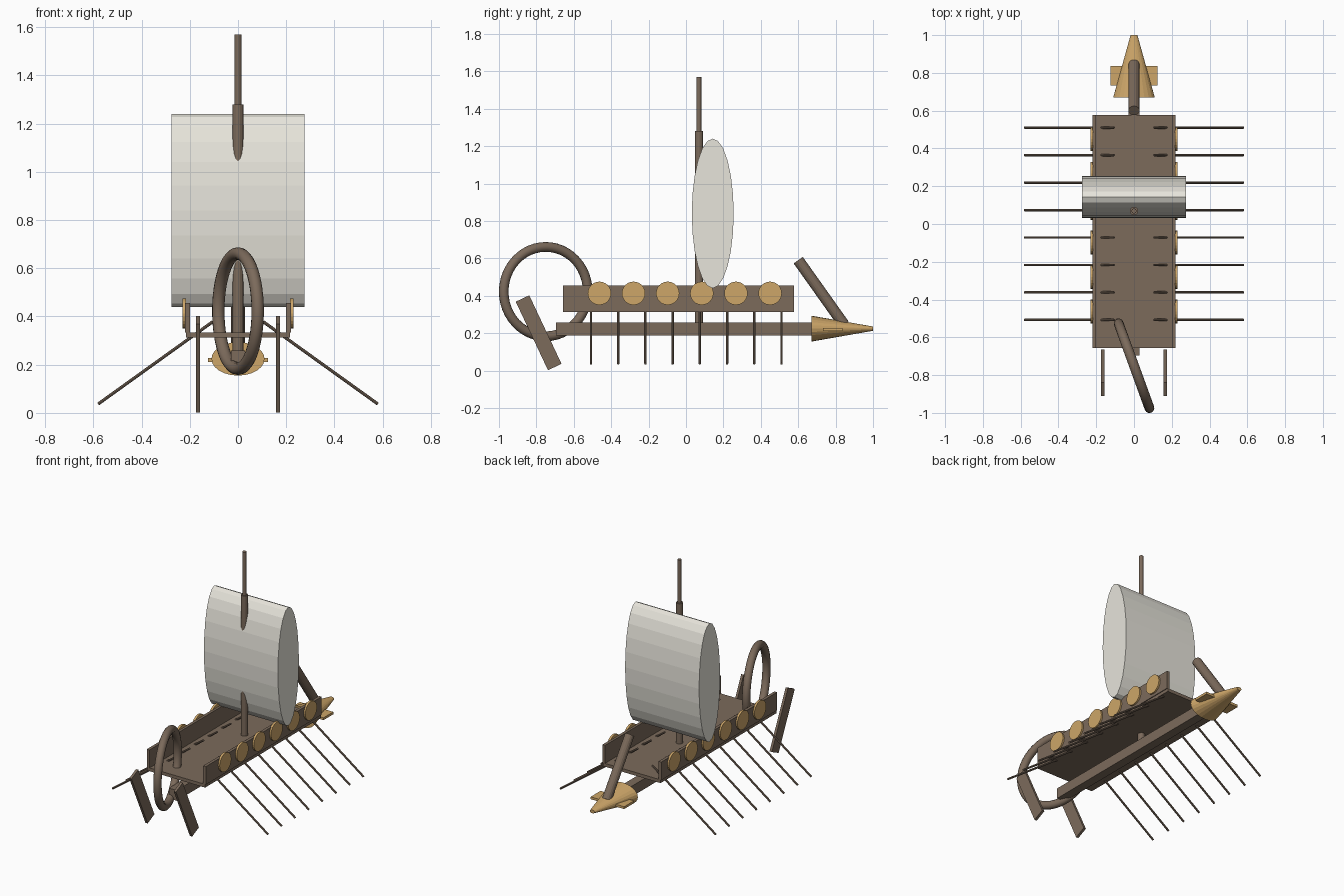
import bpy
from math import radians, pi
from mathutils import Vector

if "Cube" in bpy.data.objects:
    bpy.data.objects.remove(bpy.data.objects["Cube"])


def material(name, rgb):
    m = bpy.data.materials.new(name)
    m.diffuse_color = (*rgb, 1)
    m.use_nodes = True
    m.node_tree.nodes["Principled BSDF"].inputs["Base Color"].default_value = m.diffuse_color
    return m


WOOD = material("dark_wood", (0.20, 0.145, 0.105))
BRONZE = material("bronze", (0.61, 0.38, 0.14))
CLOTH = material("sailcloth", (0.80, 0.78, 0.71))


def finish(name, mat):
    ob = bpy.context.object
    ob.name = name
    ob.data.materials.append(mat)
    return ob


def box(name, mat, loc, size, rot=(0, 0, 0)):
    bpy.ops.mesh.primitive_cube_add(size=1, location=loc, rotation=rot)
    ob = finish(name, mat)
    ob.scale = size
    return ob


def rod(name, mat, a, b, r1, r2=None, sides=16):
    a, b = Vector(a), Vector(b)
    d = b - a
    bpy.ops.mesh.primitive_cone_add(
        vertices=sides, radius1=r1, radius2=r1 if r2 is None else r2,
        depth=d.length, location=(a + b) / 2,
        rotation=d.to_track_quat('Z', 'Y').to_euler())
    return finish(name, mat)


# Hull: keel and deck
box("keel", WOOD, (0, -0.0125, 0.223), (0.06, 1.365, 0.07))
box("deck", WOOD, (0, -0.04, 0.323), (0.43, 1.235, 0.022))

# Bronze ram: flattened cone with side fins
ram = rod("ram", BRONZE, (0, 0.67, 0.224), (0, 1.0, 0.224), 0.11, 0.018, 24)
ram.data.transform(ram.matrix_basis.to_3x3().to_4x4())
ram.rotation_euler = (0, 0, 0)
ram.scale = (1, 1, 0.63)
box("ram_fins", BRONZE, (0, 0.785, 0.22), (0.25, 0.105, 0.016))

# Raked prow post
rod("prow_post", WOOD, (0, 0.845, 0.245), (0, 0.6, 0.59), 0.03)

# Curled stern ring, turned slightly about the vertical
bpy.ops.mesh.primitive_torus_add(
    major_radius=0.239, minor_radius=0.026, major_segments=48, minor_segments=12,
    location=(0, -0.75, 0.422), rotation=(0, pi / 2, radians(20)))
finish("stern_ring", WOOD)
bpy.ops.object.shade_smooth_by_angle(angle=radians(35))

# Two-stage mast
rod("lower_mast", WOOD, (0, 0.069, 0.25), (0, 0.069, 1.28), 0.022)
rod("upper_mast", WOOD, (0, 0.069, 1.28), (0, 0.069, 1.57), 0.0135)

# Billowed sail: elliptical cylinder lying along x
bpy.ops.mesh.primitive_cylinder_add(vertices=24, radius=1, depth=0.552,
                                    location=(0, 0.143, 0.84), rotation=(0, pi / 2, 0))
sail = finish("sail", CLOTH)
sail.scale = (0.4, 0.112, 1)

for s, side in ((-1, "left"), (1, "right")):
    # Bulwark
    box(f"{side}_bulwark", WOOD, (s * 0.21, -0.04, 0.394), (0.02, 1.235, 0.122))
    # Row of shields
    for i in range(6):
        y = -0.463 + i * 0.1825
        rod(f"{side}_shield_{i + 1}", BRONZE, (s * 0.216, y, 0.413),
            (s * 0.231, y, 0.413), 0.0625, sides=24)
    # Bank of oars, handles poking through the deck
    for i in range(8):
        y = -0.508 + i * 0.1455
        rod(f"{side}_oar_{i + 1}", WOOD, (s * 0.105, y, 0.378),
            (s * 0.58, y, 0.037), 0.0065, sides=8)
    # Steering oar
    box(f"{side}_steering_oar", WOOD, (s * 0.166, -0.788, 0.202),
        (0.017, 0.08, 0.405), (radians(25.2), 0, 0))
